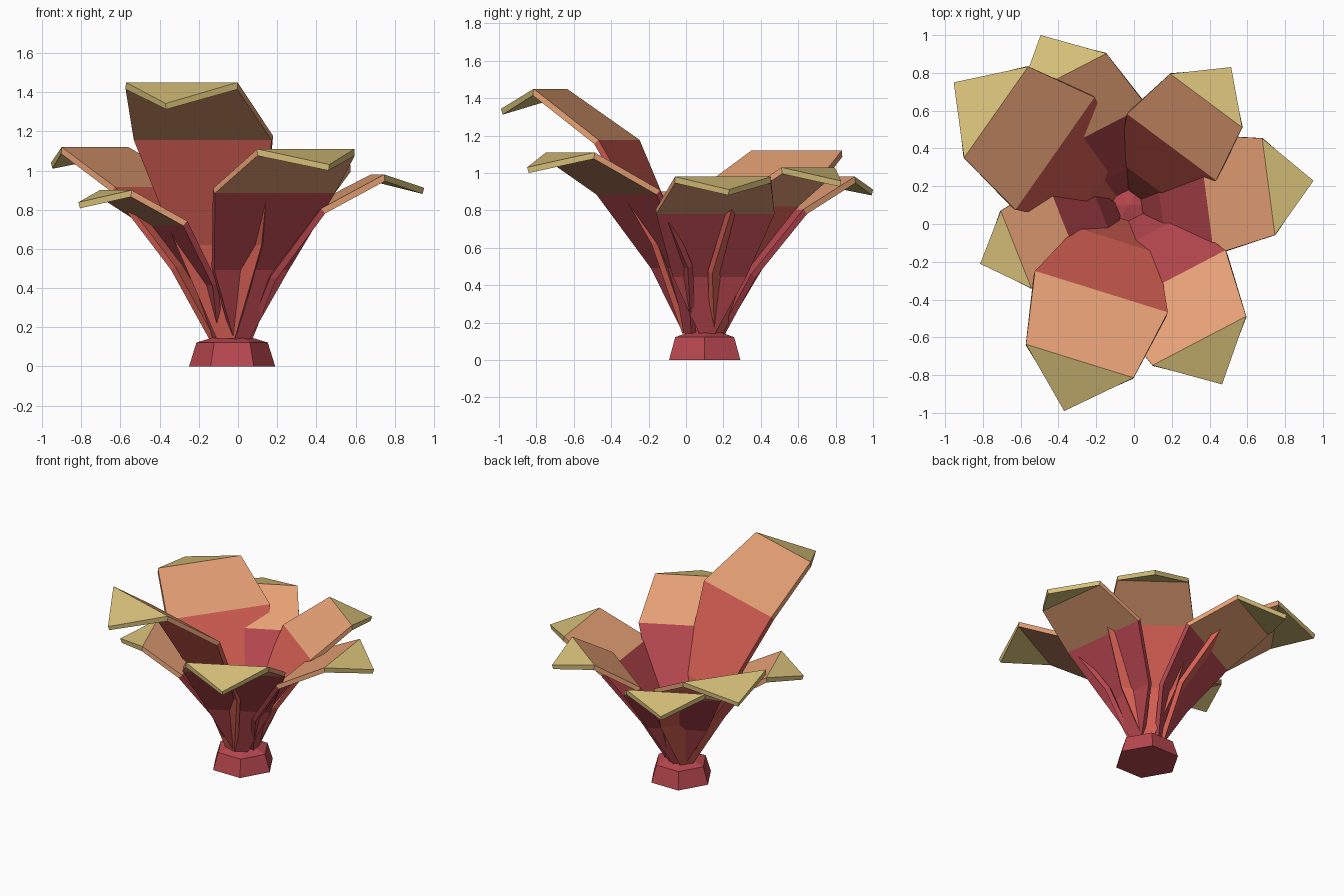
import bpy, bmesh, math
from mathutils import Vector

if "Cube" in bpy.data.objects:
    bpy.data.objects.remove(bpy.data.objects["Cube"])


def material(name, rgb):
    m = bpy.data.materials.new(name)
    lin = [c / 12.92 if c <= 0.04045 else ((c + 0.055) / 1.055) ** 2.4 for c in rgb]
    m.diffuse_color = (*lin, 1)
    m.use_nodes = True
    m.node_tree.nodes["Principled BSDF"].inputs["Base Color"].default_value = m.diffuse_color
    return m


CRIMSON = material("crimson", (0.72, 0.28, 0.31))
CORAL = material("coral red", (0.85, 0.38, 0.33))
ORANGE = material("soft orange", (0.90, 0.63, 0.46))
YELLOW = material("sand yellow", (0.85, 0.76, 0.48))

CENTRE = Vector((-0.03, 0.10, 0))


def finish(name, bm, mats):
    bmesh.ops.recalc_face_normals(bm, faces=bm.faces)
    me = bpy.data.meshes.new(name)
    bm.to_mesh(me)
    bm.free()
    for m in mats:
        me.materials.append(m)
    ob = bpy.data.objects.new(name, me)
    bpy.context.collection.objects.link(ob)
    return ob


# Hexagonal foot: stacked rings closed by a low point
bm = bmesh.new()
rings = []
for r, z in [(0.22, 0), (0.182, 0.122), (0.09, 0.15)]:
    rings.append([bm.verts.new(CENTRE + Vector((r * math.cos(i * math.pi / 3),
                                                r * math.sin(i * math.pi / 3), z)))
                  for i in range(6)])
apex = bm.verts.new(CENTRE + Vector((0, 0, 0.17)))
bm.faces.new(rings[0][::-1])
for i in range(6):
    j = (i + 1) % 6
    for a, b in zip(rings, rings[1:]):
        bm.faces.new((a[i], a[j], b[j], b[i]))
    bm.faces.new((rings[2][i], rings[2][j], apex))
finish("foot", bm, [CRIMSON])

# Leaf template rows: radius, height and width as shares of reach / rise / reach
ROWS = [(0.07, 0.0, 0.085), (0.172, 0.37, 0.40), (0.42, 0.79, 0.645),
        (0.757, 1.0, 0.523), (1.0, 0.917, 0.0)]
THICK = 0.032


def leaf(name, angle, reach, rise, red):
    a = math.radians(angle)
    out = Vector((math.cos(a), math.sin(a), 0))
    side = Vector((-math.sin(a), math.cos(a), 0))
    prof = [Vector((r * reach, 0.15 + h * rise)) for r, h, w in ROWS]
    dirs = [(q - p).normalized() for p, q in zip(prof, prof[1:])]
    bm = bmesh.new()
    top, under = [], []
    for i, p in enumerate(prof):
        d0, d1 = dirs[max(i - 1, 0)], dirs[min(i, len(dirs) - 1)]
        d = (d0 + d1).normalized()
        t = THICK / max(d.dot(d1), 0.5)
        low = p + Vector((d.y, -d.x)) * t          # offset to the outer side
        w = ROWS[i][2] * reach / 2
        for rows, q in ((top, p), (under, low)):
            base = CENTRE + out * q.x + Vector((0, 0, q.y))
            rows.append([bm.verts.new(base + side * s) for s in ((w, -w) if w else (0,))])

    def face(verts, idx):
        bm.faces.new(verts).material_index = idx

    face((*top[0], *under[0][::-1]), 0)
    for i in range(len(prof) - 1):
        idx = (0, 0, 1, 2)[i]
        for rows in (top, under):
            face((*rows[i], *rows[i + 1][::-1]), idx)
        for s in (0, -1):
            face((top[i][s], top[i + 1][s], under[i + 1][s], under[i][s]), idx)
    finish(name, bm, [red, ORANGE, YELLOW])


# Seven leaves: angle, reach, rise, alternating reds
LEAVES = [(7.5, 0.989, 0.83), (53.3, 0.911, 0.88), (117.3, 1.013, 0.83),
          (144.9, 1.13, 0.97), (201.6, 0.844, 0.75), (252.7, 1.142, 1.30),
          (297.6, 1.071, 0.96)]
for n, (ang, reach, rise) in enumerate(LEAVES):
    leaf(f"leaf_{n + 1}", ang, reach, rise, CORAL if n % 2 else CRIMSON)
